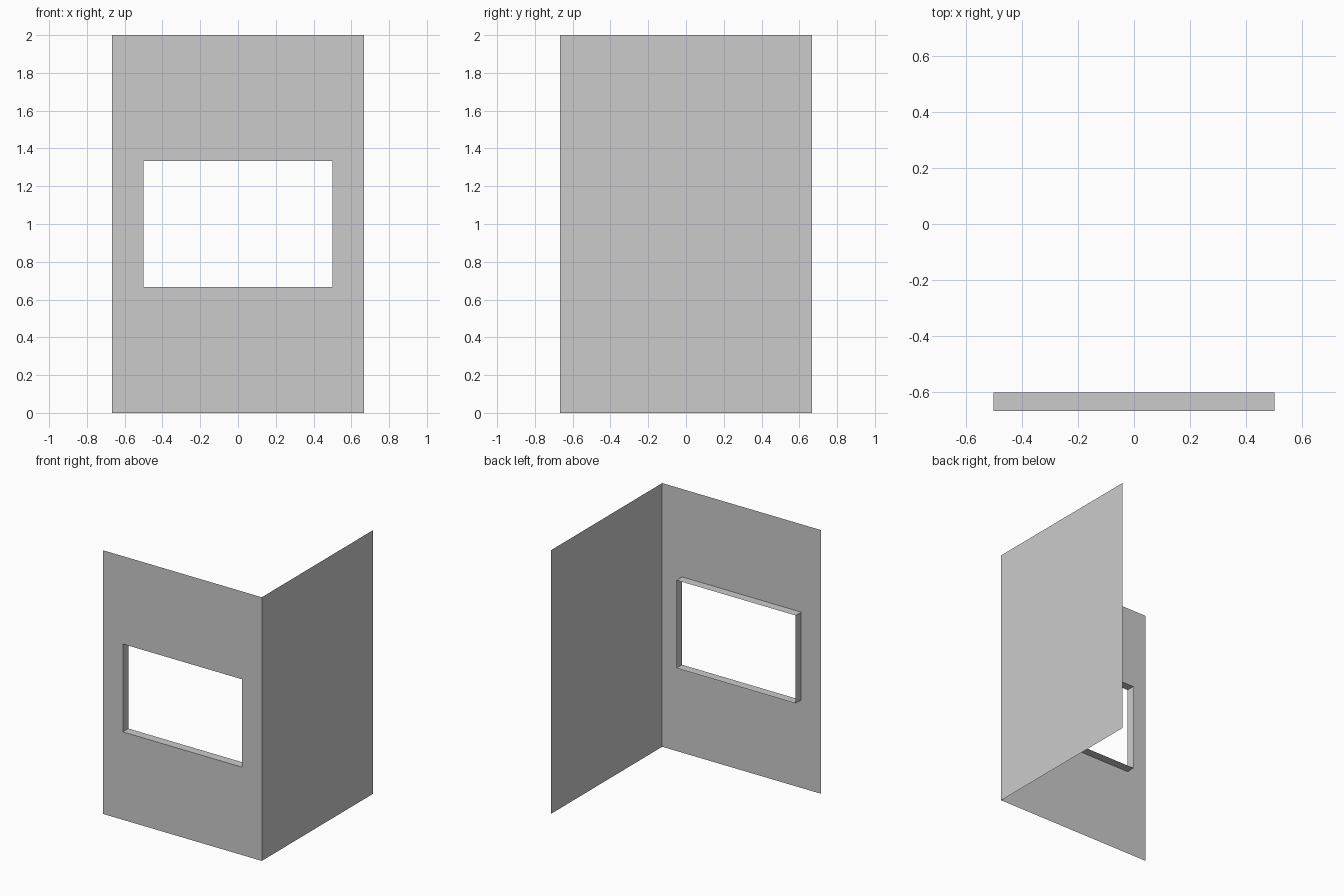
import bpy
import bmesh

HALF = 2 / 3          # half width of each wall
HEIGHT = 2.0
REVEAL_Y = -0.6       # inner edge of the window reveal

cube = bpy.data.objects.get("Cube")
if cube:
    bpy.data.objects.remove(cube, do_unlink=True)

grey = bpy.data.materials.new("light grey")
grey.use_nodes = True
colour = (0.6, 0.6, 0.6, 1)
grey.diffuse_color = colour
grey.node_tree.nodes["Principled BSDF"].inputs["Base Color"].default_value = colour


def rectangle(bm, half_width, bottom, top, y):
    """Upright rectangle of vertices, counter-clockwise from the front."""
    corners = ((-half_width, bottom), (half_width, bottom),
               (half_width, top), (-half_width, top))
    return [bm.verts.new((x, y, z)) for x, z in corners]


def band(bm, outer, inner):
    """Ring of four quads joining two rectangles."""
    for i in range(4):
        j = (i + 1) % 4
        bm.faces.new((outer[i], outer[j], inner[j], inner[i]))


def finish(bm, name):
    mesh = bpy.data.meshes.new(name)
    bm.to_mesh(mesh)
    bm.free()
    mesh.materials.append(grey)
    obj = bpy.data.objects.new(name, mesh)
    bpy.context.collection.objects.link(obj)
    return obj


# Front wall: thin sheet with a window opening and an inward reveal
bm = bmesh.new()
wall_edge = rectangle(bm, HALF, 0, HEIGHT, -HALF)
opening = rectangle(bm, 0.5, HEIGHT / 3, HEIGHT * 2 / 3, -HALF)
reveal = rectangle(bm, 0.5, HEIGHT / 3, HEIGHT * 2 / 3, REVEAL_Y)
band(bm, wall_edge, opening)
band(bm, opening, reveal)
finish(bm, "front_wall_with_window")

# Left wall: plain thin sheet, facing outward along +x
bm = bmesh.new()
sheet = [(HALF, -HALF, 0), (HALF, HALF, 0),
         (HALF, HALF, HEIGHT), (HALF, -HALF, HEIGHT)]
bm.faces.new([bm.verts.new(p) for p in sheet])
finish(bm, "left_wall")
